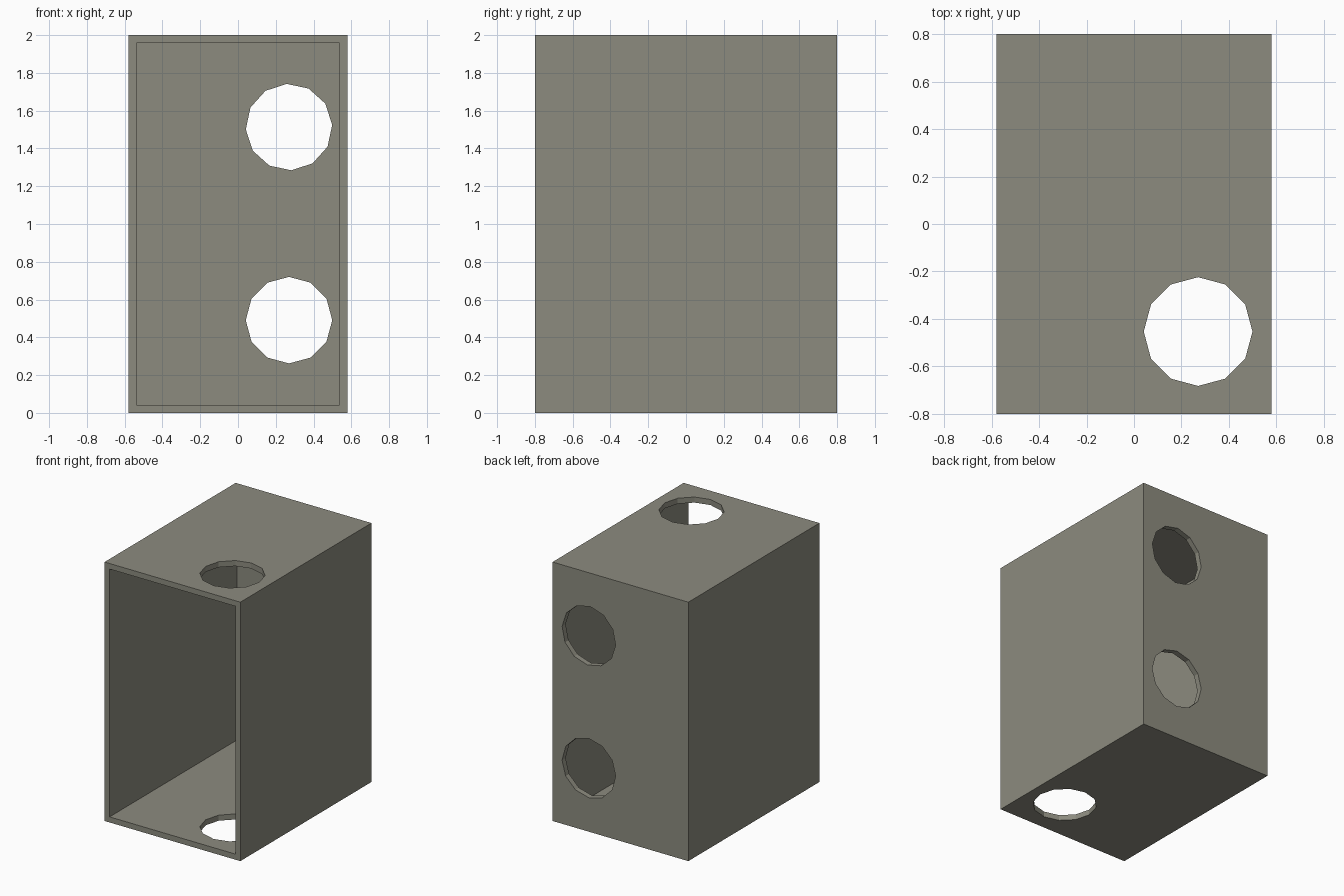
import bpy
import math
from mathutils import Matrix

cube = bpy.data.objects.get("Cube")
if cube:
    bpy.data.objects.remove(cube, do_unlink=True)

WIDTH, DEPTH, HEIGHT, WALL = 1.16, 1.6, 2.0, 0.043
HOLE_RADIUS, HOLE_X = 0.229, 0.27

grey = bpy.data.materials.new("warm_grey")
grey.use_nodes = True
colour = (0.265, 0.26, 0.212, 1)
grey.diffuse_color = colour
grey.node_tree.nodes["Principled BSDF"].inputs["Base Color"].default_value = colour


def box(name, size, centre):
    bpy.ops.mesh.primitive_cube_add(size=1, location=centre)
    obj = bpy.context.object
    obj.name = name
    obj.data.transform(Matrix.Diagonal((*size, 1)))
    obj.data.materials.append(grey)
    return obj


def hole_cutter(name, centre, length, axis, turn=0):
    """Twelve-sided cylinder along z, or along y when axis is 'Y'."""
    bpy.ops.mesh.primitive_cylinder_add(vertices=12, radius=HOLE_RADIUS,
                                        depth=length, location=centre)
    obj = bpy.context.object
    obj.name = name
    spin = Matrix.Rotation(math.radians(turn), 4, 'Z')
    tilt = Matrix.Rotation(math.pi / 2, 4, 'X') if axis == 'Y' else Matrix()
    obj.data.transform(tilt @ spin)
    obj.data.materials.append(grey)
    return obj


# Outer body
body = box("open_box", (WIDTH, DEPTH, HEIGHT), (0, 0, HEIGHT / 2))

# Cavity open at the front, and the round holes
cutters = [
    box("cavity_cutter", (WIDTH - 2 * WALL, DEPTH, HEIGHT - 2 * WALL),
        (0, -WALL, HEIGHT / 2)),
    hole_cutter("top_and_bottom_hole_cutter", (HOLE_X, -0.453, HEIGHT / 2),
                HEIGHT + 0.4, 'Z'),
    hole_cutter("upper_back_hole_cutter", (HOLE_X, DEPTH / 2, 1.513), 0.4, 'Y', 3),
    hole_cutter("lower_back_hole_cutter", (HOLE_X, DEPTH / 2, 0.491), 0.4, 'Y'),
]

# Cut the body and discard the cutters
bpy.context.view_layer.objects.active = body
for cutter in cutters:
    cutter.hide_render = True
    cut = body.modifiers.new(cutter.name, 'BOOLEAN')
    cut.operation = 'DIFFERENCE'
    cut.solver = 'EXACT'
    cut.object = cutter
    bpy.ops.object.modifier_apply(modifier=cut.name)
    bpy.data.objects.remove(cutter, do_unlink=True)
